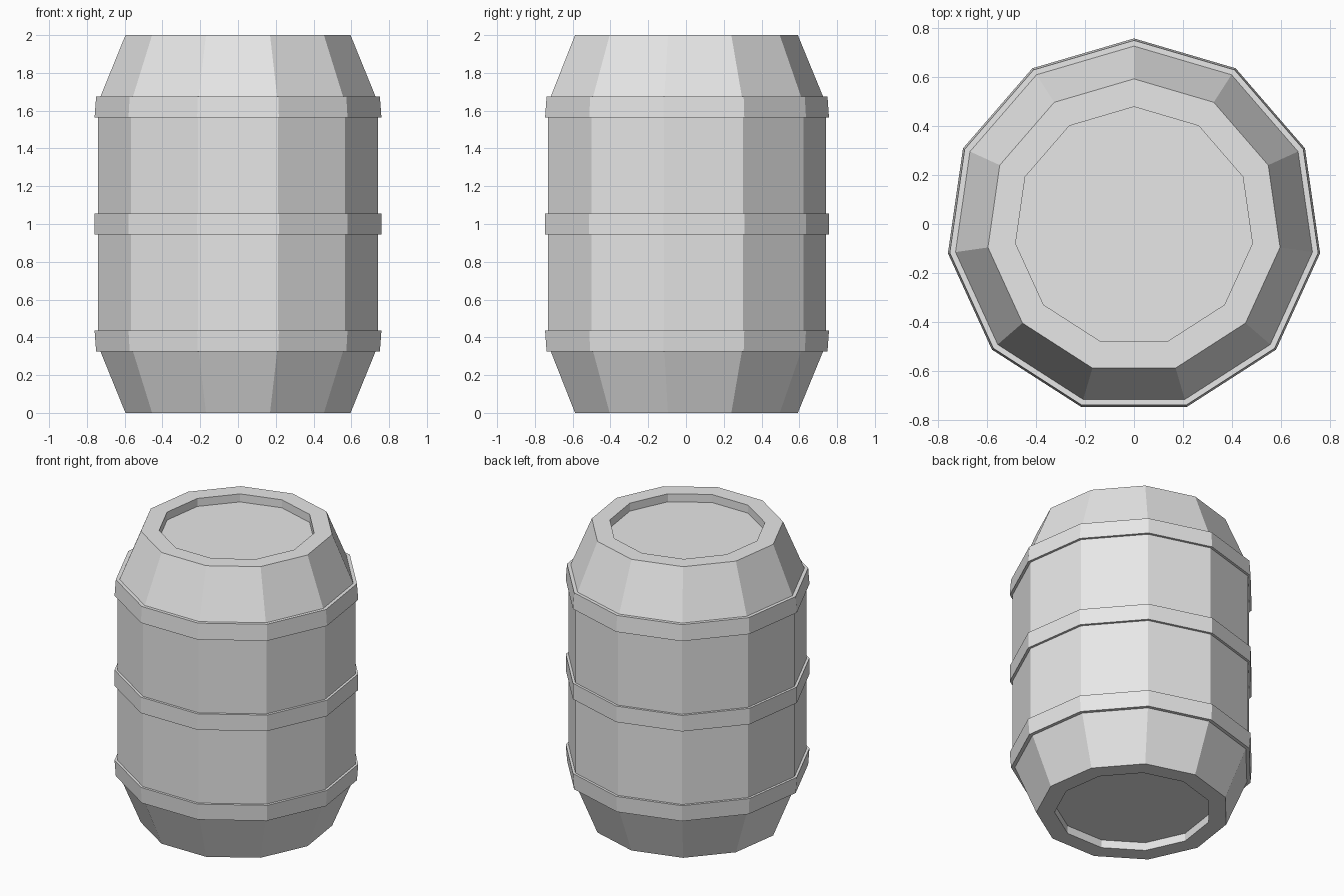
import bpy, bmesh, math

SIDES = 11
OFFSET_Y = -0.01

if "Cube" in bpy.data.objects:
    bpy.data.objects.remove(bpy.data.objects["Cube"], do_unlink=True)

grey = bpy.data.materials.new("plain grey")
grey.use_nodes = True
colour = (0.8, 0.8, 0.8, 1)
grey.diffuse_color = colour
grey.node_tree.nodes["Principled BSDF"].inputs["Base Color"].default_value = colour


def lathe(name, profile, closed):
    """Turn (radius, z) points into a faceted solid: a closed ring, or a body capped at both ends."""
    bm = bmesh.new()
    rings = []
    for radius, z in profile:
        ring = []
        for k in range(SIDES):
            a = math.pi / 2 + k * math.tau / SIDES
            ring.append(bm.verts.new((radius * math.cos(a), radius * math.sin(a) + OFFSET_Y, z)))
        rings.append(ring)
    pairs = list(zip(rings, rings[1:]))
    if closed:
        pairs.append((rings[-1], rings[0]))
    else:
        bm.faces.new(rings[0])
        bm.faces.new(rings[-1])
    for low, high in pairs:
        for k in range(SIDES):
            n = (k + 1) % SIDES
            bm.faces.new((low[k], low[n], high[n], high[k]))
    bmesh.ops.recalc_face_normals(bm, faces=bm.faces)
    mesh = bpy.data.meshes.new(name)
    bm.to_mesh(mesh)
    bm.free()
    mesh.materials.append(grey)
    obj = bpy.data.objects.new(name, mesh)
    bpy.context.collection.objects.link(obj)
    return obj


# Barrel body with a recessed lid and base
lower = [(0.488, 0.055), (0.488, 0), (0.602, 0), (0.75, 0.36)]
upper = [(r, 2 - z) for r, z in reversed(lower)]
lathe("barrel_body", lower + upper, closed=False)

# Hoops: the outer two taper towards the barrel ends
INNER = 0.7
hoops = {
    "lower_hoop": (0.325, 0.435, 0.759, 0.767),
    "middle_hoop": (0.945, 1.055, 0.767, 0.767),
    "upper_hoop": (1.565, 1.675, 0.767, 0.759),
}
for name, (z0, z1, r0, r1) in hoops.items():
    lathe(name, [(INNER, z0), (r0, z0), (r1, z1), (INNER, z1)], closed=True)
